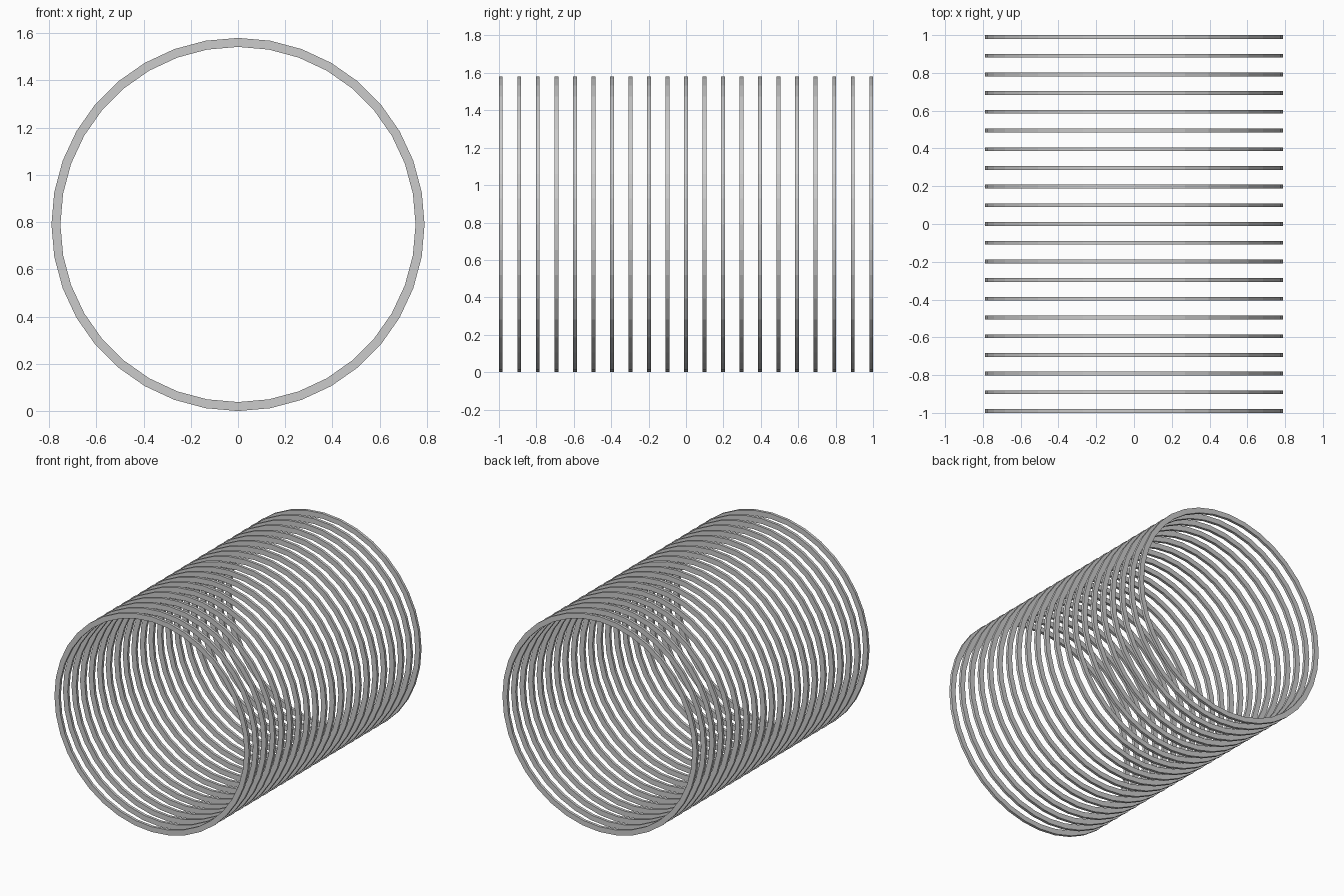
import bpy, bmesh
from math import cos, sin, radians

if "Cube" in bpy.data.objects:
    bpy.data.objects.remove(bpy.data.objects["Cube"])

R_OUT, R_IN, WIDTH = 0.79, 0.752, 0.02
COUNT, SIDES = 21, 36


def ring_mesh():
    # Rectangular section swept around the y axis
    h = WIDTH / 2
    section = [(R_OUT, -h), (R_OUT, h), (R_IN, h), (R_IN, -h)]
    bm = bmesh.new()
    loops = []
    for i in range(SIDES):
        a = radians(360 * i / SIDES)
        loops.append([bm.verts.new((r * cos(a), y, r * sin(a))) for r, y in section])
    for i in range(SIDES):
        a, b = loops[i], loops[(i + 1) % SIDES]
        for k in range(4):
            n = (k + 1) % 4
            bm.faces.new((a[k], a[n], b[n], b[k]))
    bmesh.ops.recalc_face_normals(bm, faces=bm.faces)
    mesh = bpy.data.meshes.new("ring")
    bm.to_mesh(mesh)
    bm.free()
    return mesh


# Row of identical separate rings
mesh = ring_mesh()
for i in range(COUNT):
    ring = bpy.data.objects.new(f"ring_{i + 1:02d}", mesh)
    ring.location = (0, -0.99 + 1.98 * i / (COUNT - 1), R_OUT)
    bpy.context.collection.objects.link(ring)
